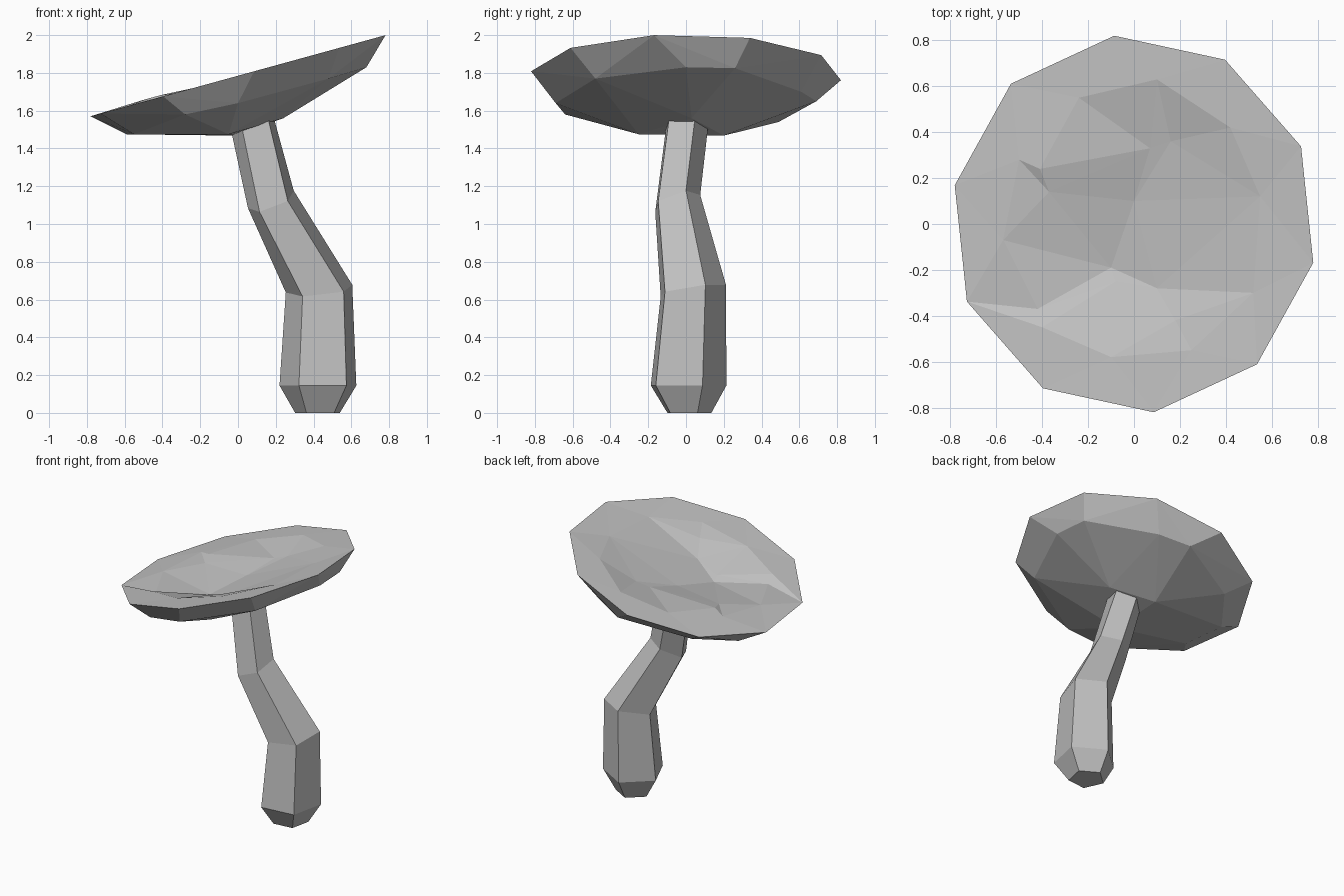
import bpy, bmesh, math
from mathutils import Vector
from mathutils.geometry import delaunay_2d_cdt

if "Cube" in bpy.data.objects:
    bpy.data.objects.remove(bpy.data.objects["Cube"])

grey = bpy.data.materials.new("plain grey")
grey.use_nodes = True
COLOUR = (0.53, 0.53, 0.53, 1)
grey.diffuse_color = COLOUR
grey.node_tree.nodes["Principled BSDF"].inputs["Base Color"].default_value = COLOUR


def finish(bm, name):
    """Turn a bmesh into a flat shaded grey object."""
    bmesh.ops.remove_doubles(bm, verts=bm.verts, dist=0.0005)
    bmesh.ops.recalc_face_normals(bm, faces=bm.faces)
    mesh = bpy.data.meshes.new(name)
    bm.to_mesh(mesh)
    bm.free()
    mesh.materials.append(grey)
    obj = bpy.data.objects.new(name, mesh)
    bpy.context.collection.objects.link(obj)
    return obj


def tilt(x):
    """Height of the slanted rim plane."""
    return 1.785 + 0.275 * x


# Stem: five-sided rings as centre, radius and slope in x and y
rings = [
    ((0.425, 0.01, 0), 0.125, 0, 0),
    ((0.43, 0, 0.145), 0.215, 0, 0),
    ((0.435, 0.027, 0.65), 0.186, 0.1, 0.15),
    ((0.178, -0.052, 1.12), 0.128, 0.35, 0.3),
    ((0.078, 0, 1.54), 0.12, 0.275, 0),
]
bm = bmesh.new()
loops = []
for (cx, cy, cz), radius, sx, sy in rings:
    loop = []
    for k in range(5):
        a = math.radians(24 + 72 * k)
        dx, dy = radius * math.cos(a), radius * math.sin(a)
        loop.append(bm.verts.new((cx + dx, cy + dy, cz + sx * dx + sy * dy)))
    loops.append(loop)
for low, high in zip(loops, loops[1:]):
    for k in range(5):
        j = (k + 1) % 5
        bm.faces.new((low[k], low[j], high[j], high[k]))
bm.faces.new(loops[0])
bm.faces.new(loops[-1])
finish(bm, "stem")

# Cap: ten-sided slanted rim with a faceted convex underside
rim = []
for k in range(10):
    a = math.radians(-11.8 + 36 * k)
    x, y = 0.798 * math.cos(a), 0.825 * math.sin(a)
    rim.append(Vector((x, y, tilt(x))))
shoulder = [
    (0.68, 0, 1.83), (0.66, 0.26, 1.825), (0.29, 0.61, 1.70), (0.08, 0.69, 1.65),
    (-0.39, 0.49, 1.54), (-0.59, 0.22, 1.475), (-0.55, -0.11, 1.475),
    (-0.28, -0.64, 1.58), (0, -0.69, 1.64), (0.48, -0.48, 1.77),
]
belly = [(0.24, 0.03, 1.56), (-0.02, 0.2, 1.468), (-0.05, -0.25, 1.475)]
bm = bmesh.new()
for co in rim + shoulder + belly:
    bm.verts.new(co)
hull = bmesh.ops.convex_hull(bm, input=bm.verts)
unused = {v for v in hull["geom_interior"] + hull["geom_unused"]
          if isinstance(v, bmesh.types.BMVert)}
bmesh.ops.delete(bm, geom=list(unused), context="VERTS")
bm.normal_update()
lid = [f for f in bm.faces if f.normal.z > 0.8]
bmesh.ops.delete(bm, geom=lid, context="FACES")

# Crumpled hollow in the top of the cap: x, y and offset from the rim plane
dents = [
    (-0.24, 0.55, 0), (0.1, 0.63, 0), (0.42, 0.42, -0.005), (0.07, 0.33, -0.06),
    (0.16, 0.36, -0.055), (-0.37, 0.14, -0.02), (-0.41, 0.24, 0.01),
    (-0.5, 0.28, 0.01), (-0.57, -0.07, 0), (0, 0.1, -0.1), (-0.1, -0.19, -0.13),
    (-0.08, -0.25, -0.11), (-0.4, -0.45, -0.005), (-0.42, -0.37, -0.04),
    (-0.1, -0.58, -0.01), (0.25, -0.55, -0.01), (0.18, -0.42, -0.04),
    (0.1, -0.28, -0.1), (0.52, -0.3, -0.02), (0.55, 0.12, -0.02),
]
points = rim + [Vector((x, y, tilt(x) + d)) for x, y, d in dents]
flat = [p.to_2d() for p in points]
edges = [(k, (k + 1) % 10) for k in range(10)]
result = delaunay_2d_cdt(flat, edges, [], 1, 0.00001)
top = [bm.verts.new(points[source[0]]) for source in result[3]]
for face in result[2]:
    bm.faces.new([top[i] for i in face])
finish(bm, "cap")
